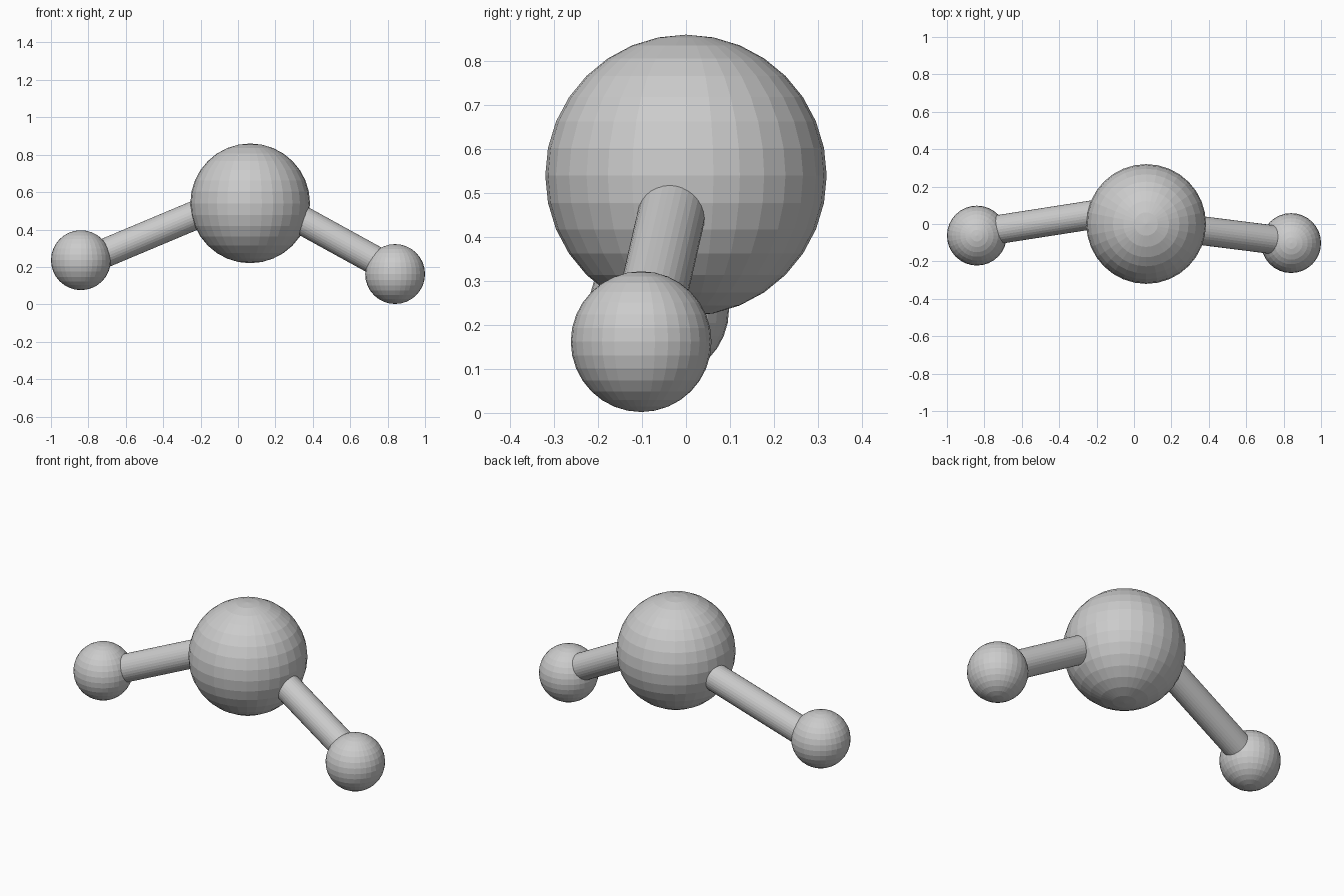
import bpy
from mathutils import Vector

if "Cube" in bpy.data.objects:
    bpy.data.objects.remove(bpy.data.objects["Cube"])


def atom(name, centre, radius):
    bpy.ops.mesh.primitive_uv_sphere_add(segments=32, ring_count=16,
                                         radius=radius, location=centre)
    bpy.context.object.name = name


def bond(name, start, end, radius=0.077):
    start, end = Vector(start), Vector(end)
    axis = end - start
    bpy.ops.mesh.primitive_cylinder_add(vertices=32, radius=radius, depth=axis.length,
                                        location=(start + end) / 2)
    rod = bpy.context.object
    rod.name = name
    rod.rotation_euler = axis.to_track_quat('Z', 'Y').to_euler()


# Large central ball and two small outer balls
atom("central_atom", (0.065, 0, 0.54), 0.32)
atom("left_atom", (-0.84, -0.062, 0.236), 0.16)
atom("right_atom", (0.84, -0.102, 0.162), 0.16)

# Connecting rods, ends buried inside the balls
bond("left_bond", (-0.80, -0.041, 0.237), (-0.05, 0.076, 0.552))
bond("right_bond", (0.80, -0.091, 0.198), (0.16, -0.010, 0.55))
